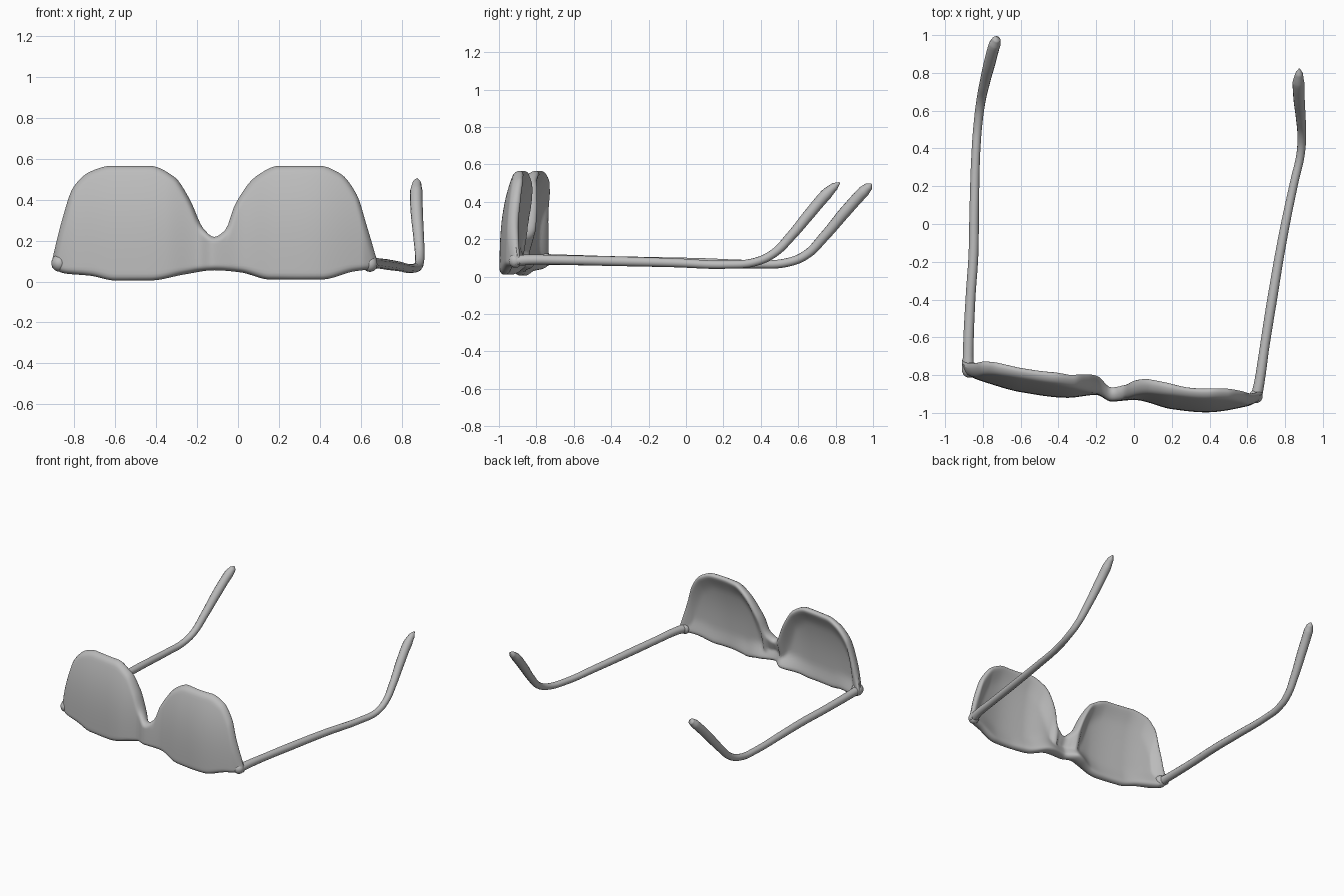
import bpy, bmesh, math
from mathutils import Vector

if "Cube" in bpy.data.objects:
    bpy.data.objects.remove(bpy.data.objects["Cube"], do_unlink=True)

grey = bpy.data.materials.new("plain grey")
grey.use_nodes = True
grey.diffuse_color = (0.5, 0.5, 0.5, 1)
bsdf = grey.node_tree.nodes["Principled BSDF"]
bsdf.inputs["Base Color"].default_value = (0.5, 0.5, 0.5, 1)
bsdf.inputs["Roughness"].default_value = 0.6


def smooth_profile(pts):
    """Return a smooth function passing through (x, value) points."""
    def slope(i):
        if i in (0, len(pts) - 1):
            a, b = (0, 1) if i == 0 else (i - 1, i)
            return (pts[b][1] - pts[a][1]) / (pts[b][0] - pts[a][0])
        l = (pts[i][1] - pts[i-1][1]) / (pts[i][0] - pts[i-1][0])
        r = (pts[i+1][1] - pts[i][1]) / (pts[i+1][0] - pts[i][0])
        return 0 if l * r <= 0 else 2 * l * r / (l + r)
    slopes = [slope(i) for i in range(len(pts))]

    def f(x):
        x = min(max(x, pts[0][0]), pts[-1][0])
        i = max(k for k in range(len(pts) - 1) if pts[k][0] <= x)
        (x0, y0), (x1, y1) = pts[i], pts[i + 1]
        w = x1 - x0
        t = (x - x0) / w
        return ((2*t**3 - 3*t*t + 1) * y0 + (t**3 - 2*t*t + t) * w * slopes[i]
                + (3*t*t - 2*t**3) * y1 + (t**3 - t*t) * w * slopes[i + 1])
    return f


# Outline of the one-piece front: upper edge, lower edge, front bow, rim depth
top = smooth_profile([(-.912, .09), (-.86, .30), (-.805, .46), (-.72, .538), (-.62, .565),
                      (-.43, .565), (-.31, .51), (-.235, .40), (-.17, .26), (-.117, .218),
                      (-.06, .255), (-.015, .375), (.09, .515), (.20, .565), (.40, .565),
                      (.50, .527), (.58, .425), (.63, .27), (.68, .10)])
bottom = smooth_profile([(-.912, .07), (-.85, .04), (-.72, .028), (-.60, .005), (-.43, .005),
                         (-.26, .035), (-.117, .055), (.01, .045), (.156, .01), (.41, .01),
                         (.57, .05), (.68, .062)])
bow = smooth_profile([(-.912, -.76), (-.88, -.80), (-.75, -.85), (-.60, -.89), (-.35, -.92),
                      (-.20, -.905), (-.12, -.94), (0, -.932), (.20, -.98), (.38, -.997),
                      (.60, -.965), (.68, -.925)])
depth = smooth_profile([(-.912, .05), (-.85, .075), (-.60, .058), (-.35, .065), (-.20, .10),
                        (-.12, .075), (0, .085), (.15, .07), (.30, .055), (.60, .06), (.68, .045)])


def edge_distance(x, z):
    """Approximate distance from a point of the front to its outline."""
    h = .004
    st, sb = (top(x + h) - top(x - h)) / (2*h), (bottom(x + h) - bottom(x - h)) / (2*h)
    return max(0, min((top(x) - z) / math.hypot(1, st), (z - bottom(x)) / math.hypot(1, sb)))


def front_section(x, n=26):
    """Closed (y, z) loop: front skin upward, dished back skin downward."""
    front, back = [], []
    for j in range(n + 1):
        z = bottom(x) + (top(x) - bottom(x)) * (1 - math.cos(math.pi * j / n)) / 2
        d = edge_distance(x, z)
        e = min(d / .13, 1)
        e = e * e * (3 - 2 * e)
        thick = depth(x) * (1 - e) + .042 * e
        y = bow(x) + .08 * (max(z, 0) / .565) ** 3
        k = min(d / .028, 1)
        half = thick / 2 * max(.08, math.sqrt(1 - (1 - k) ** 2))   # rounded rim
        front.append(Vector((x, y + thick / 2 - half, z)))
        back.append(Vector((x, y + thick / 2 + half, z)))
    return front + back[::-1]


def finish(obj):
    obj.data.materials.clear()
    obj.data.materials.append(grey)
    bpy.ops.object.select_all(action='DESELECT')
    obj.select_set(True)
    bpy.context.view_layer.objects.active = obj
    bpy.ops.object.shade_smooth()


# Lens front: loft the sections across the width
bm = bmesh.new()
cols = 150
rings = []
for i in range(cols + 1):
    t = i / cols
    s = .5 * t + .5 * (1 - math.cos(math.pi * t)) / 2
    rings.append([bm.verts.new(p) for p in front_section(-.91 + 1.588 * s)])
for a, b in zip(rings, rings[1:]):
    for j in range(len(a)):
        k = (j + 1) % len(a)
        bm.faces.new((a[j], b[j], b[k], a[k]))
bm.faces.new(rings[0])
bm.faces.new(rings[-1][::-1])
bmesh.ops.recalc_face_normals(bm, faces=bm.faces)
mesh = bpy.data.meshes.new("lens_front")
bm.to_mesh(mesh)
bm.free()
lens_front = bpy.data.objects.new("lens_front", mesh)
bpy.context.collection.objects.link(lens_front)
finish(lens_front)


# Temples: round tubes along bent paths, given as (x, y, z, radius)
def temple(name, path):
    cu = bpy.data.curves.new(name, 'CURVE')
    cu.dimensions = '3D'
    cu.bevel_depth = 1
    cu.bevel_resolution = 4
    cu.resolution_u = 8
    cu.use_fill_caps = True
    sp = cu.splines.new('BEZIER')
    sp.bezier_points.add(len(path) - 1)
    for bp, (x, y, z, r) in zip(sp.bezier_points, path):
        bp.co = (x, y, z)
        bp.radius = r
        bp.handle_left_type = bp.handle_right_type = 'AUTO'
    obj = bpy.data.objects.new(name, cu)
    bpy.context.collection.objects.link(obj)
    bpy.ops.object.select_all(action='DESELECT')
    obj.select_set(True)
    bpy.context.view_layer.objects.active = obj
    bpy.ops.object.convert(target='MESH')
    finish(bpy.context.object)


temple("right_temple", [
    (-.877, -.775, .09, .032), (-.878, -.70, .09, .028), (-.866, -.40, .083, .026),
    (-.850, -.16, .078, .026), (-.846, .07, .074, .025), (-.837, .38, .066, .023),
    (-.826, .53, .073, .023), (-.812, .64, .115, .024), (-.792, .74, .215, .027),
    (-.765, .85, .345, .031), (-.738, .95, .455, .031), (-.728, .978, .482, .022),
    (-.724, .992, .496, .004)])
temple("left_temple", [
    (.648, -.915, .085, .030), (.665, -.83, .09, .027), (.69, -.66, .088, .025),
    (.728, -.42, .083, .026), (.788, -.07, .074, .024), (.848, .22, .064, .022),
    (.882, .37, .078, .022), (.888, .47, .125, .023), (.883, .56, .215, .026),
    (.874, .66, .335, .030), (.871, .75, .440, .031), (.874, .795, .482, .021),
    (.876, .822, .502, .004)])

# Hinge corners where the temples meet the front
for name, loc, size in (("right_hinge", (-.872, -.768, .09), (.040, .046, .042)),
                        ("left_hinge", (.645, -.912, .085), (.036, .036, .038))):
    bpy.ops.mesh.primitive_uv_sphere_add(segments=20, ring_count=12, radius=1, location=loc)
    hinge = bpy.context.object
    hinge.name = name
    hinge.scale = size
    finish(hinge)
